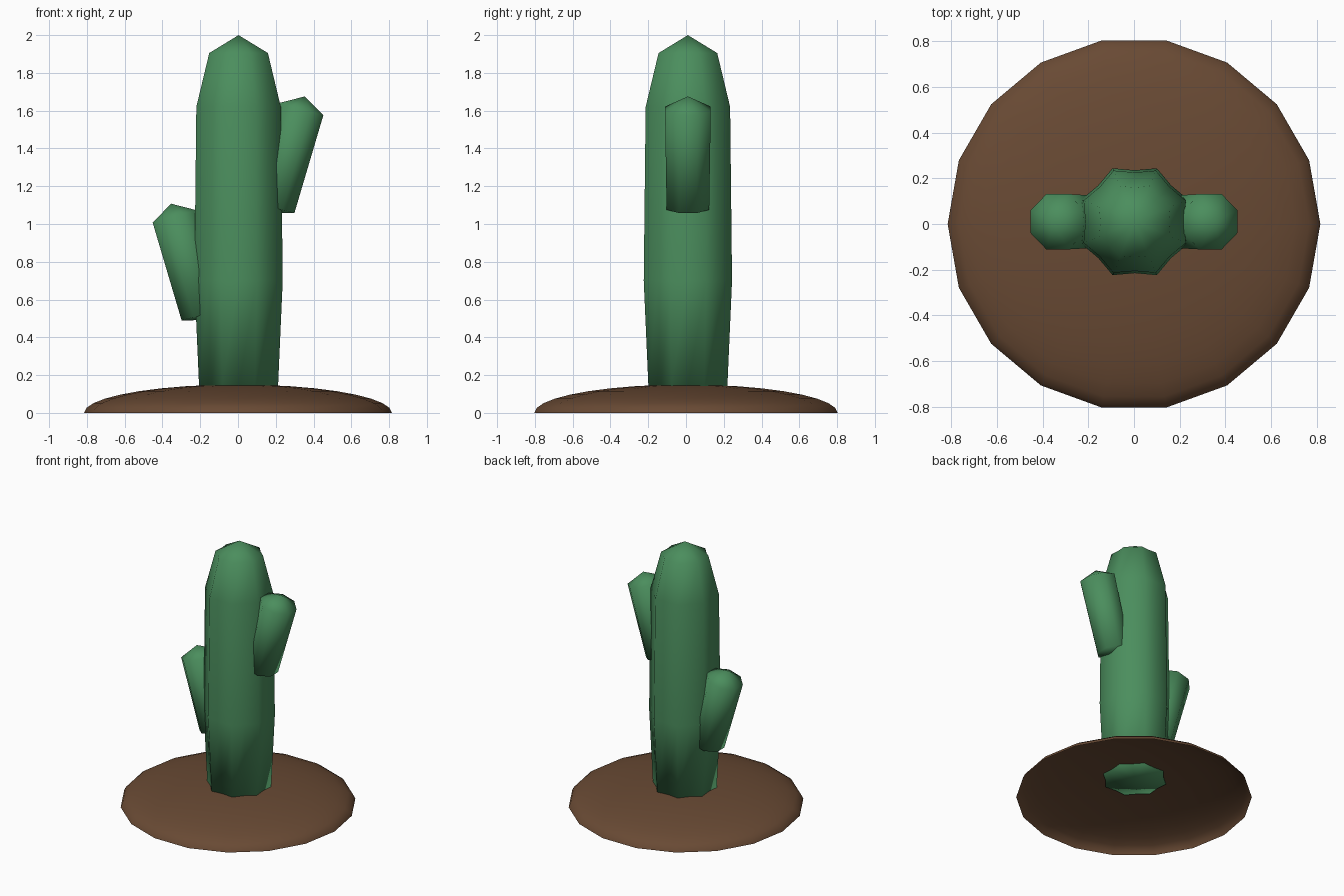
import bpy, bmesh
from math import sin, cos, pi, radians
from mathutils import Matrix, Vector

if "Cube" in bpy.data.objects:
    bpy.data.objects.remove(bpy.data.objects["Cube"])


def material(name, rgb):
    m = bpy.data.materials.new(name)
    m.use_nodes = True
    m.diffuse_color = (*rgb, 1)
    m.node_tree.nodes["Principled BSDF"].inputs["Base Color"].default_value = (*rgb, 1)
    return m


green = material("cactus_green", (0.07, 0.27, 0.11))
brown = material("soil_brown", (0.14, 0.068, 0.034))


def lathe(name, profile, sides, mat, turn=0.0, groove=1.0, matrix=Matrix()):
    """Revolve (radius, z) points; a zero radius closes the end with a fan.
    With groove below 1, every second column is pulled inward."""
    bm = bmesh.new()
    rings = []
    for r, z in profile:
        if r == 0:
            rings.append([bm.verts.new((0, 0, z))] * sides)
            continue
        ring = []
        for i in range(sides):
            a = turn + 2 * pi * i / sides
            k = groove if i % 2 else 1.0
            ring.append(bm.verts.new((r * k * cos(a), r * k * sin(a), z)))
        rings.append(ring)
    for low, high in zip(rings, rings[1:]):
        for i in range(sides):
            j = (i + 1) % sides
            corners = dict.fromkeys((low[i], low[j], high[j], high[i]))
            bm.faces.new(list(corners)).smooth = True
    bm.transform(matrix)
    mesh = bpy.data.meshes.new(name)
    bm.to_mesh(mesh)
    bm.free()
    mesh.materials.append(mat)
    obj = bpy.data.objects.new(name, mesh)
    bpy.context.collection.objects.link(obj)
    return obj


# Soil mound: open half ellipsoid
mound = [(0.815 * cos(radians(a)), 0.15 * sin(radians(a))) for a in range(0, 90, 10)]
lathe("soil_mound", mound + [(0, 0.15)], 18, brown)

# Ribbed trunk with eight ridges
trunk = [(0, 0.135), (0.226, 0.135), (0.253, 0.7), (0.242, 1.62), (0.168, 1.905), (0, 2.0)]
lathe("trunk", trunk, 16, green, turn=pi / 8, groove=0.89,
      matrix=Matrix.Translation((0.003, 0.01, 0)))

# Two leaning arms, one on each side
arm = [(0, -0.03), (0.122, 0), (0.131, 0.54), (0, 0.61)]
for name, side, z in (("left_arm", 1, 1.088), ("right_arm", -1, 0.52)):
    place = Matrix.Translation((0.19 * side, 0.01, z)) @ Matrix.Rotation(side * radians(15.6), 4, "Y")
    lathe(name, arm, 8, green, turn=pi / 8, matrix=place)
